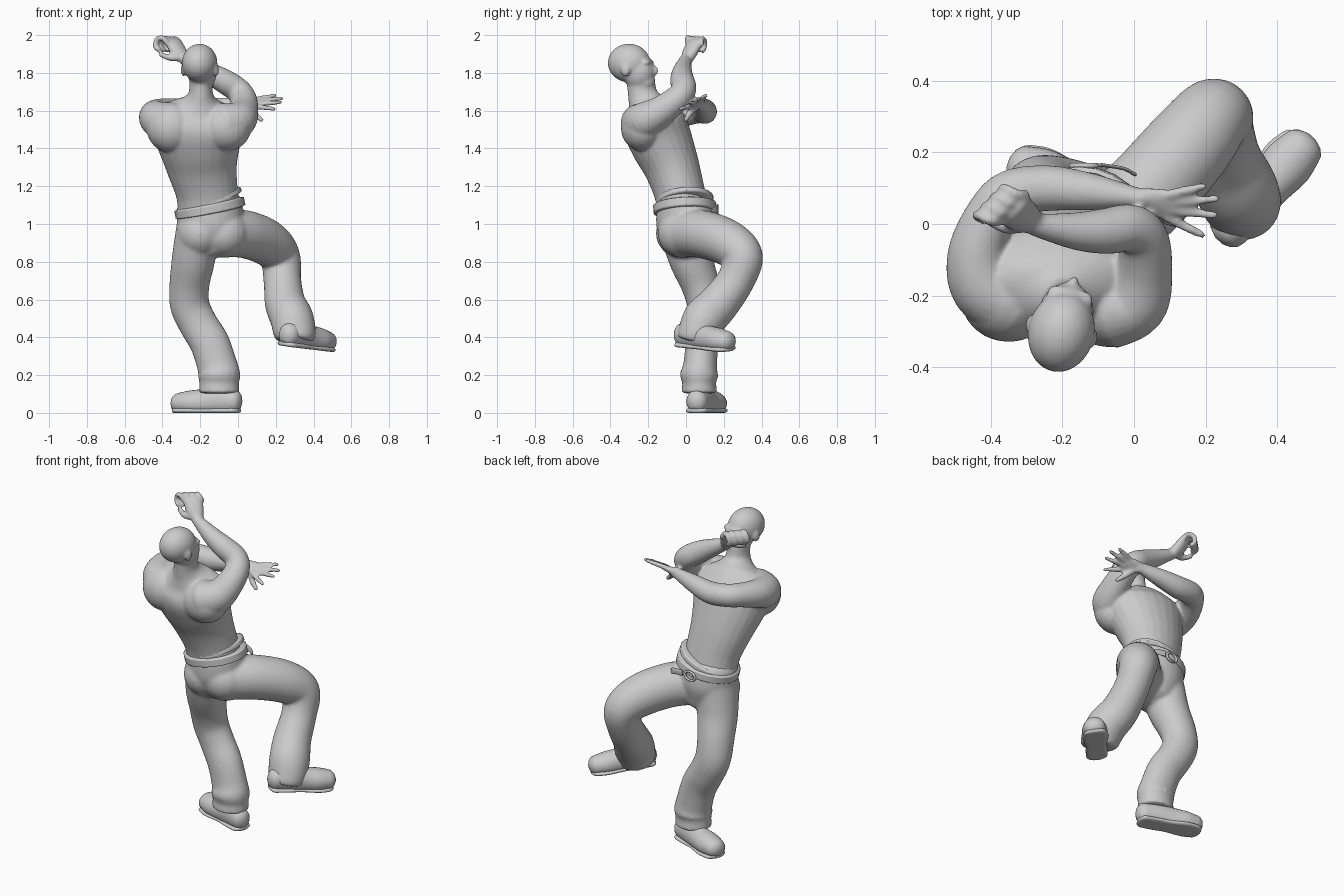
import bpy, bmesh, math
from mathutils import Vector, Matrix

if "Cube" in bpy.data.objects:
    bpy.data.objects.remove(bpy.data.objects["Cube"], do_unlink=True)

grey = bpy.data.materials.new("plain grey")
grey.use_nodes = True
COLOUR = (0.6, 0.6, 0.6, 1)
grey.diffuse_color = COLOUR
grey.node_tree.nodes["Principled BSDF"].inputs["Base Color"].default_value = COLOUR

X, Y, Z = Vector((1, 0, 0)), Vector((0, 1, 0)), Vector((0, 0, 1))
SIDES, STEPS = 24, 6


def spline(points):
    """Smooth curve through stations of position and radii."""
    pts = [Vector(p) for p in points]
    pts = [pts[0]] + pts + [pts[-1]]
    out = []
    for i in range(1, len(pts) - 2):
        p, q, r, s = pts[i - 1:i + 3]
        for k in range(STEPS):
            t = k / STEPS
            out.append(q + (r - p) * t / 2 + (p * 2 - q * 5 + r * 4 - s) * t * t / 2
                       + (q * 3 - p - r * 3 + s) * t ** 3 / 2)
    return out + [pts[-2]]


def loft(bm, points, ref=X, dome=0.5, floor=None):
    """Closed tube of elliptic rings (x, y, z, radius along ref[, other radius])."""
    pts = spline([tuple(p) + (p[3],) if len(p) == 4 else p for p in points])
    spots = [Vector(p[:3]) for p in pts]
    rows = []
    for i, p in enumerate(pts):
        tan = spots[min(i + 1, len(pts) - 1)] - spots[max(i - 1, 0)]
        rows.append((spots[i], tan.normalized(), p[3], p[4]))

    def cap(row, sign):
        c, t, a, b = row
        angles = [math.radians(d) for d in (25, 50, 75)]
        return [(c + t * sign * dome * min(a, b) * math.sin(g), t,
                 a * math.cos(g), b * math.cos(g)) for g in angles]

    rows = cap(rows[0], -1)[::-1] + rows + cap(rows[-1], 1)
    rings = []
    for c, t, a, b in rows:
        side = (ref - t * ref.dot(t)).normalized()
        other = t.cross(side)
        ring = []
        for k in range(SIDES):
            g = math.tau * k / SIDES
            v = c + side * a * math.cos(g) + other * b * math.sin(g)
            if floor is not None:
                v.z = max(v.z, floor)
            ring.append(bm.verts.new(v))
        rings.append(ring)
    for r, s in zip(rings, rings[1:]):
        for k in range(SIDES):
            n = (k + 1) % SIDES
            bm.faces.new((r[k], r[n], s[n], s[k]))
    bm.faces.new(rings[0][::-1])
    bm.faces.new(rings[-1])


def ball(bm, frame, centre, radii):
    bmesh.ops.create_uvsphere(bm, u_segments=24, v_segments=16, radius=1,
                              matrix=frame @ Matrix.Translation(centre) @ Matrix.Diagonal((*radii, 1)))


def finish(bm, name, voxel=0, smooth=0):
    bmesh.ops.recalc_face_normals(bm, faces=bm.faces)
    mesh = bpy.data.meshes.new(name)
    bm.to_mesh(mesh)
    bm.free()
    mesh.materials.append(grey)
    for f in mesh.polygons:
        f.use_smooth = True
    ob = bpy.data.objects.new(name, mesh)
    bpy.context.collection.objects.link(ob)
    if voxel:
        m = ob.modifiers.new("fuse", 'REMESH')
        m.mode, m.voxel_size, m.use_smooth_shade = 'VOXEL', voxel, True
        s = ob.modifiers.new("soften", 'SMOOTH')
        s.factor, s.iterations = 0.5, smooth
    return ob


# Torso, shoulder blades and neck
body = bmesh.new()
world = Matrix()
loft(body, [(-.15, -.01, 1.05, .165, .135), (-.165, -.035, 1.17, .165, .135),
            (-.19, -.075, 1.3, .188, .147), (-.205, -.125, 1.42, .222, .165),
            (-.21, -.165, 1.52, .252, .168), (-.205, -.19, 1.59, .225, .135),
            (-.2, -.215, 1.645, .11, .095), (-.197, -.23, 1.69, .066, .078),
            (-.195, -.24, 1.76, .062, .075)])
ball(body, world, (-.35, -.205, 1.51), (.135, .125, .135))
ball(body, world, (-.065, -.23, 1.51), (.135, .115, .125))

# Arm folded across the chest, open hand
loft(body, [(-.33, -.22, 1.53, .11), (-.415, -.17, 1.55, .1), (-.437, -.08, 1.575, .083),
            (-.4, .025, 1.595, .07), (-.345, .085, 1.6, .066), (-.24, .1, 1.595, .064),
            (-.12, .09, 1.615, .052), (0, .075, 1.637, .035, .03), (.03, .07, 1.64, .034, .027)], Z)
slant = Vector((0, .85, .5))
loft(body, [(.02, .07, 1.64, .034, .025), (.07, .06, 1.64, .045, .019),
            (.11, .05, 1.64, .046, .015)], slant)
for k, tip in enumerate([(.19, -.03, 1.61), (.225, .025, 1.645), (.23, .07, 1.665), (.195, .105, 1.68)]):
    root = Vector((.09, .05, 1.64)) + slant * (k - 1.5) * .024
    loft(body, [(*root, .014), (*root.lerp(Vector(tip), .5), .014), (*tip, .011)], Z, 1)
loft(body, [(.05, .05, 1.62, .02), (.09, .015, 1.58, .017), (.125, 0, 1.55, .012)], Y, 1)

# Arm raised in front of the face, loose fist
loft(body, [(-.07, -.24, 1.53, .11), (0, -.215, 1.55, .098), (.028, -.13, 1.6, .08),
            (.028, -.045, 1.665, .07), (-.01, -.012, 1.715, .067), (-.08, -.02, 1.76, .064),
            (-.16, -.02, 1.805, .053), (-.26, -.005, 1.86, .035), (-.285, .005, 1.875, .033)], Z)
loft(body, [(-.28, .005, 1.87, .035, .03), (-.315, .025, 1.915, .052, .032),
            (-.34, .045, 1.96, .055, .026)], Vector((.7, .6, 0)))
curl = [Vector(p) for p in ((-.34, .045, 1.955), (-.362, .045, 1.982), (-.392, .06, 1.975),
                            (-.402, .06, 1.94), (-.385, .05, 1.92))]
for k in range(4):
    shift = Vector((.024, .025, -.002)) * (k - 1.5)
    loft(body, [(*(p + shift), .0145) for p in curl], Y, 1)
loft(body, [(-.3, 0, 1.885, .022), (-.355, -.01, 1.88, .018), (-.405, .01, 1.895, .014)], Z, 1)

# Head
head = Matrix.Translation((-.2, -.29, 1.83)) @ Matrix.Rotation(math.radians(-14), 4, 'Z')
ball(body, head, (0, -.012, .022), (.093, .114, .102))
ball(body, head, (0, .042, -.025), (.077, .087, .1))
ball(body, head, (0, .07, -.08), (.055, .058, .044))
ball(body, head, (0, .129, -.018), (.014, .02, .026))
ball(body, head, (0, .112, -.068), (.028, .018, .018))
for s in (-1, 1):
    ball(body, head, (s * .033, .09, .025), (.034, .025, .016))
    ball(body, head, (s * .09, -.01, -.015), (.013, .025, .034))
finish(body, "bare_body", .008, 6)

# Trousers: pelvis, standing leg, raised leg
legs = bmesh.new()
loft(legs, [(-.13, .01, .88, .12, .12), (-.145, 0, .98, .172, .155), (-.15, -.005, 1.09, .175, .152)])
ball(legs, world, (-.075, -.015, .95), (.135, .135, .13))
ball(legs, world, (-.2, -.02, .95), (.125, .14, .13))
loft(legs, [(-.21, -.01, .99, .115, .14), (-.235, .025, .82, .115, .118),
            (-.257, .075, .68, .106, .102), (-.255, .1, .57, .105, .093), (-.21, .1, .47, .103, .088),
            (-.15, .085, .37, .105, .087), (-.11, .075, .25, .107, .09), (-.1, .07, .2, .112, .102),
            (-.1, .07, .16, .106, .09), (-.1, .07, .11, .108, .095)], X, .1)
loft(legs, [(-.08, -.02, .95, .125), (.04, .09, .945, .127), (.155, .22, .9, .122),
            (.222, .3, .825, .108), (.235, .262, .7, .1), (.25, .175, .58, .108),
            (.285, .1, .5, .115), (.3, .06, .42, .112, .104), (.3, .05, .385, .1)], X, .1)
finish(legs, "trousers", .01, 8)

# Belt with a soft waistband roll above it
for name, low, high, a, b in (("belt", 1.065, 1.105, .188, .167), ("waistband", 1.11, 1.13, .178, .153)):
    bm = bmesh.new()
    loft(bm, [(-.145, -.005, low, a, b), (-.153, -.007, high, a, b)], Vector((1, 0, .17)), .08)
    finish(bm, name)

# Buckle frame and hanging belt tail
bpy.ops.mesh.primitive_torus_add(location=(-.14, .163, 1.075), rotation=(math.pi / 2, -.17, 0),
                                 major_segments=24, minor_segments=8, major_radius=.035, minor_radius=.008)
buckle = bpy.context.object
buckle.name = "buckle"
buckle.scale.y = .75
buckle.data.materials.append(grey)
bpy.ops.object.shade_smooth()
tail = bmesh.new()
loft(tail, [(-.09, .165, 1.08, .018, .005), (-.03, .155, 1.075, .018, .005), (0, .14, 1.06, .016, .005)], Z)
finish(tail, "belt_tail")


# Shoes: rounded upper on a flat sole
def shoe(name, heel, toe, roll):
    y = (Vector(toe) - Vector(heel)).normalized()
    x = y.cross(Z).normalized()
    frame = Matrix((x, y, x.cross(y))).transposed().to_4x4()
    frame = Matrix.Translation(heel) @ frame @ Matrix.Rotation(roll, 4, 'Y')
    bm = bmesh.new()
    loft(bm, [(0, .035, .06, .056, .065), (0, .11, .065, .06, .08), (0, .2, .055, .064, .072),
              (0, .28, .052, .072, .066), (0, .34, .05, .062, .056)], X, .8, .012)
    finish(bm, name + "_upper").matrix_world = frame
    bm = bmesh.new()
    loft(bm, [(0, .035, .012, .06, .02), (0, .11, .012, .062, .02), (0, .18, .012, .06, .02),
              (0, .28, .012, .075, .02), (0, .34, .012, .066, .02)], X, 1.8, 0)
    finish(bm, name + "_sole").matrix_world = frame


shoe("standing_shoe", (.01, .045, 0), (-.33, .165, 0), 0)
shoe("raised_shoe", (.235, -.04, .355), (.49, .245, .325), .12)
